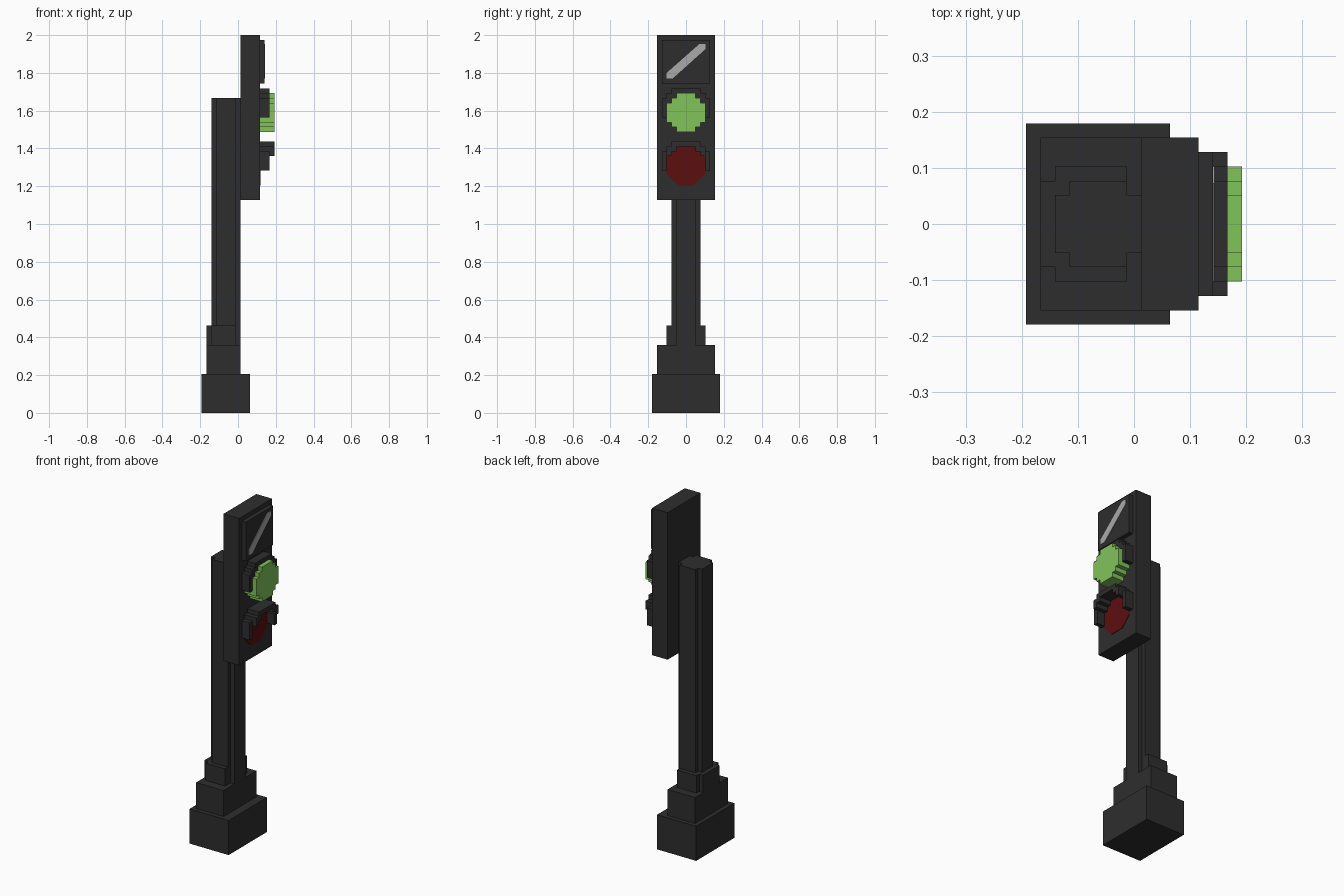
import bpy
import bmesh

cube = bpy.data.objects.get("Cube")
if cube:
    bpy.data.objects.remove(cube, do_unlink=True)

U = 1 / 39        # block size
X0 = -7.5         # block offset that centres the model on x


def material(name, rgb):
    m = bpy.data.materials.new(name)
    m.use_nodes = True
    m.diffuse_color = (*rgb, 1)
    m.node_tree.nodes["Principled BSDF"].inputs["Base Color"].default_value = (*rgb, 1)
    return m


DARK = material("charcoal", (0.027, 0.027, 0.027))
GREEN = material("signal green", (0.223, 0.546, 0.102))
RED = material("dark red", (0.107, 0.0045, 0.0045))
PALE = material("pale grey", (0.40, 0.40, 0.40))


def extrude(name, profile, axis, start, end, mat):
    """Extrude a profile in block units: (y, z) along x, or (y, x) along z."""
    bm = bmesh.new()
    rings = []
    for t in (start, end):
        ring = []
        for y, w in profile:
            x, z = (t, w) if axis == "x" else (w, t)
            ring.append(bm.verts.new(((x + X0) * U, y * U, z * U)))
        rings.append(ring)
        bm.faces.new(ring)
    n = len(profile)
    for i in range(n):
        j = (i + 1) % n
        bm.faces.new((rings[0][i], rings[0][j], rings[1][j], rings[1][i]))
    bmesh.ops.recalc_face_normals(bm, faces=bm.faces)
    mesh = bpy.data.meshes.new(name)
    bm.to_mesh(mesh)
    bm.free()
    mesh.materials.append(mat)
    obj = bpy.data.objects.new(name, mesh)
    bpy.context.collection.objects.link(obj)
    return obj


def mirrored(half):
    return half + [(-y, w) for y, w in reversed(half)]


def raised(profile, base):
    return [(y, w + base) for y, w in profile]


def rect(y0, y1, w0, w1):
    return [(y0, w0), (y1, w0), (y1, w1), (y0, w1)]


# Stepped foot and pole
extrude("base_block", rect(-7, 7, 0, 10), "z", 0, 8, DARK)
extrude("base_step", rect(-6, 6, 1, 8), "z", 8, 14, DARK)
extrude("pole_collar", mirrored([(2, 8), (2, 7), (4, 7), (4, 2), (3, 2), (3, 1)]),
        "z", 14, 18, DARK)
extrude("pole", mirrored([(2, 8), (2, 7), (3, 7), (3, 3), (2, 3), (2, 2)]),
        "z", 18, 65, DARK)

# Signal head with its upper sign panel
extrude("signal_head", rect(-6, 6, 44, 78), "x", 8, 12, DARK)
extrude("sign_panel", rect(-5, 5, 68, 77), "x", 12, 13, DARK)
extrude("sign_stripe", [(-4, 69), (-2.8, 69), (4, 75.1), (4, 76.2), (2.8, 76.2), (-4, 70.2)],
        "x", 13, 13.1, PALE)

# Lamps: a raised green one and a flat red one
DISC = mirrored([(2, 8), (2, 7), (3, 7), (3, 6), (4, 6),
                 (4, 2), (3, 2), (3, 1), (2, 1), (2, 0)])
OCTAGON = mirrored([(1.7, 8), (4, 5.7), (4, 2.3), (1.7, 0)])
extrude("green_lamp", raised(DISC, 58), "x", 12, 15, GREEN)
extrude("red_lamp", raised(OCTAGON, 47), "x", 12, 12.12, RED)

# Stepped visors arching over each lamp
CROWN = mirrored([(3, 9), (3, 8), (4, 8), (4, 6), (3, 6), (3, 7), (2, 7), (2, 8)])
for lamp, base, depth in (("green", 58, 14), ("red", 47, 15)):
    extrude(f"{lamp}_visor_crown", raised(CROWN, base), "x", 12, depth, DARK)
    for side, y in (("back", 4), ("front", -5)):
        extrude(f"{lamp}_visor_{side}_cheek", rect(y, y + 1, base + 3, base + 7),
                "x", 12, 14, DARK)
